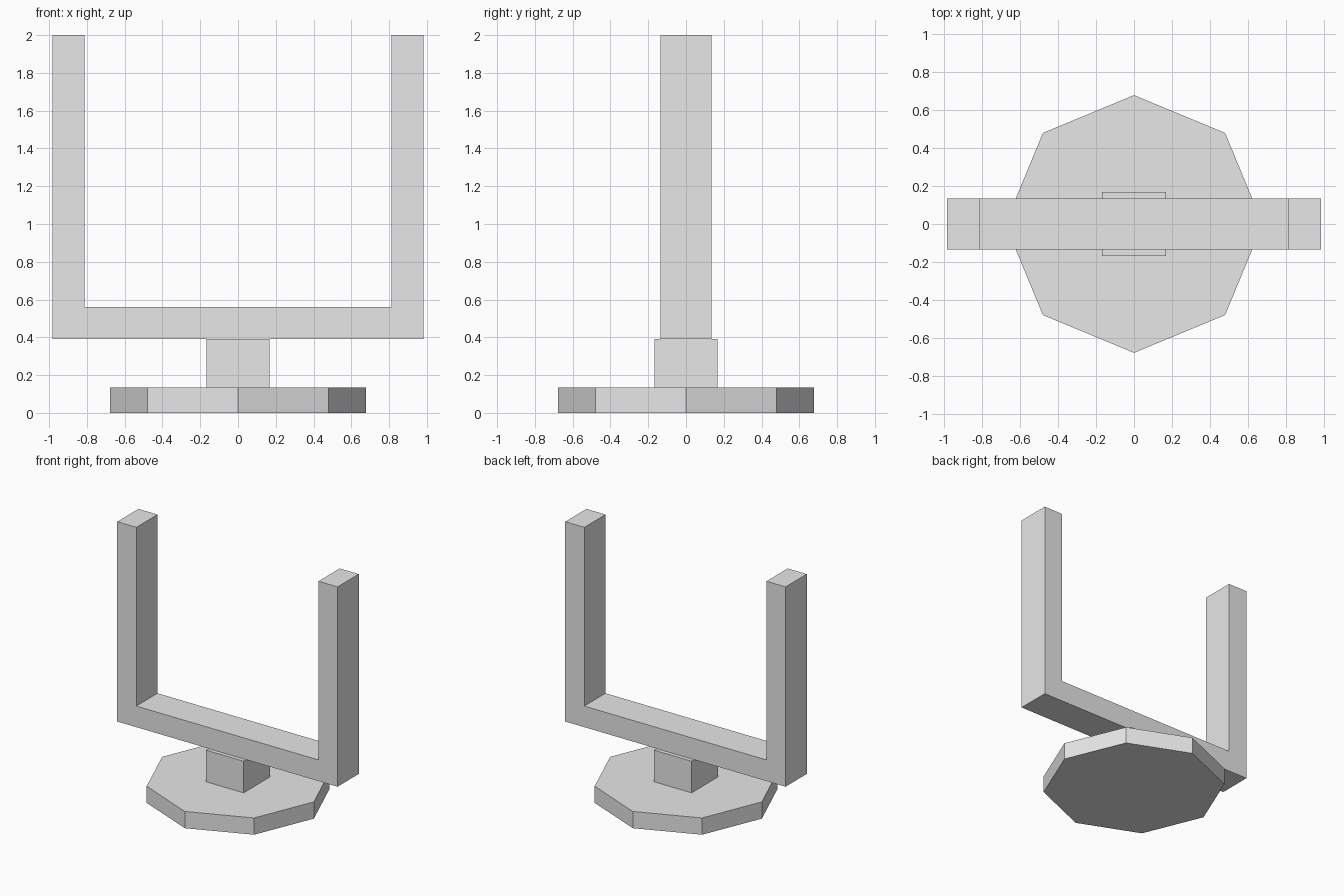
import bpy
import bmesh
import math
from mathutils import Matrix

cube = bpy.data.objects.get("Cube")
if cube:
    bpy.data.objects.remove(cube, do_unlink=True)

GREY = (0.8, 0.8, 0.8, 1.0)
grey = bpy.data.materials.new("plain grey")
grey.use_nodes = True
grey.diffuse_color = GREY
grey.node_tree.nodes["Principled BSDF"].inputs["Base Color"].default_value = GREY


def finish(name, bm):
    bmesh.ops.recalc_face_normals(bm, faces=bm.faces)
    mesh = bpy.data.meshes.new(name)
    bm.to_mesh(mesh)
    bm.free()
    mesh.materials.append(grey)
    obj = bpy.data.objects.new(name, mesh)
    bpy.context.collection.objects.link(obj)


BASE_TOP, POST_TOP = 0.135, 0.39

# Octagonal base with a corner pointing forward
bm = bmesh.new()
bmesh.ops.create_cone(bm, cap_ends=True, segments=8, radius1=0.677, radius2=0.677,
                      depth=BASE_TOP, matrix=Matrix.Translation((0, 0, BASE_TOP / 2)))
finish("base", bm)

# Square post between base and fork
bm = bmesh.new()
height = POST_TOP - BASE_TOP
bmesh.ops.create_cube(bm, size=1, matrix=Matrix.Translation((0, 0, BASE_TOP + height / 2))
                      @ Matrix.Diagonal((0.335, 0.335, height, 1)))
finish("post", bm)

# U-shaped fork extruded from its front profile
OUTER, INNER, FLOOR, TOP, DEPTH = 0.982, 0.812, 0.56, 2.0, 0.27
half = [(OUTER, POST_TOP), (OUTER, TOP), (INNER, TOP), (INNER, FLOOR)]
outline = half + [(-x, z) for x, z in reversed(half)]
bm = bmesh.new()
face = bm.faces.new([bm.verts.new((x, -DEPTH / 2, z)) for x, z in outline])
new = bmesh.ops.extrude_face_region(bm, geom=[face])["geom"]
bmesh.ops.translate(bm, vec=(0, DEPTH, 0),
                    verts=[v for v in new if isinstance(v, bmesh.types.BMVert)])
finish("fork", bm)
